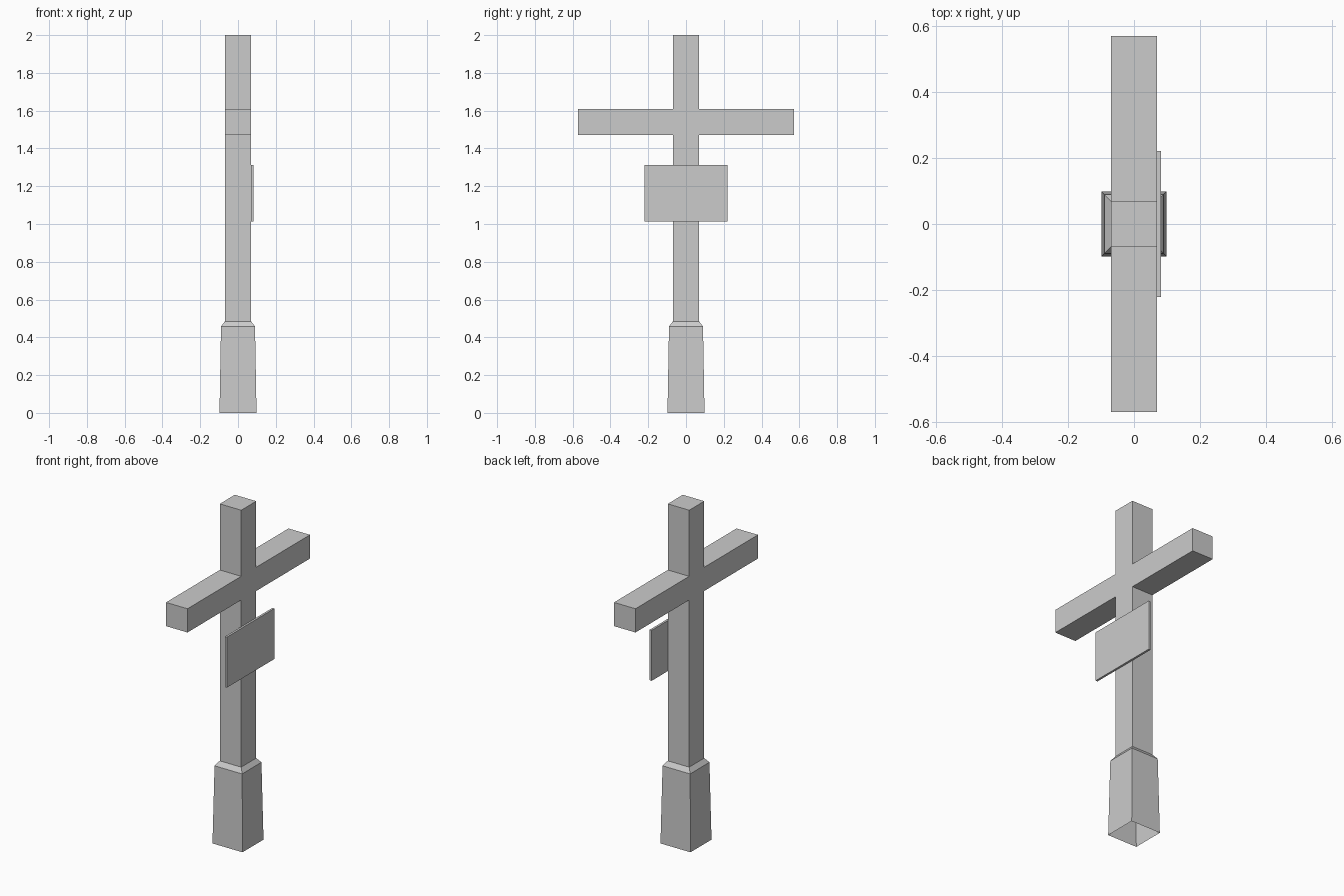
import bpy, bmesh
from mathutils import Vector

if "Cube" in bpy.data.objects:
    bpy.data.objects.remove(bpy.data.objects["Cube"])


def add_object(name, bm):
    bmesh.ops.recalc_face_normals(bm, faces=bm.faces)
    mesh = bpy.data.meshes.new(name)
    bm.to_mesh(mesh)
    bm.free()
    obj = bpy.data.objects.new(name, mesh)
    bpy.context.collection.objects.link(obj)
    return obj


# Tapered foot, post and arms: one skin of square rings, open underneath
POST, ARM_LOW, ARM_HIGH, ARM_REACH = 0.07, 1.47, 1.61, 0.571
sections = [(0, 0.098), (0.457, 0.09), (0.483, 0.071), (0.484, POST),
            (ARM_LOW, POST), (ARM_HIGH, POST), (2, POST)]
bm = bmesh.new()
rings = [[bm.verts.new((sx * h, sy * h, z))
          for sx, sy in ((-1, -1), (1, -1), (1, 1), (-1, 1))]
         for z, h in sections]
for low, high in zip(rings, rings[1:]):
    for i in range(4):
        j = (i + 1) % 4
        bm.faces.new((low[i], low[j], high[j], high[i]))
bm.faces.new(rings[-1])
bmesh.ops.recalc_face_normals(bm, faces=bm.faces)

# Pull the two arms out of the post sides
middle = (ARM_LOW + ARM_HIGH) / 2
for side in (-1, 1):
    target = Vector((0, side * POST, middle))
    face = next(f for f in bm.faces
                if (f.calc_center_median() - target).length < 0.001)
    arm_end = bmesh.ops.extrude_discrete_faces(bm, faces=[face])["faces"][0]
    bmesh.ops.translate(bm, verts=arm_end.verts,
                        vec=(0, side * (ARM_REACH - POST), 0))
add_object("cross_post", bm)

# Thin plaque fixed to the +x face
bm = bmesh.new()
bmesh.ops.create_cube(bm, size=1)
bmesh.ops.scale(bm, verts=bm.verts, vec=(0.013, 0.442, 0.298))
bmesh.ops.translate(bm, verts=bm.verts, vec=(0.0755, 0, 1.163))
add_object("plaque", bm)
